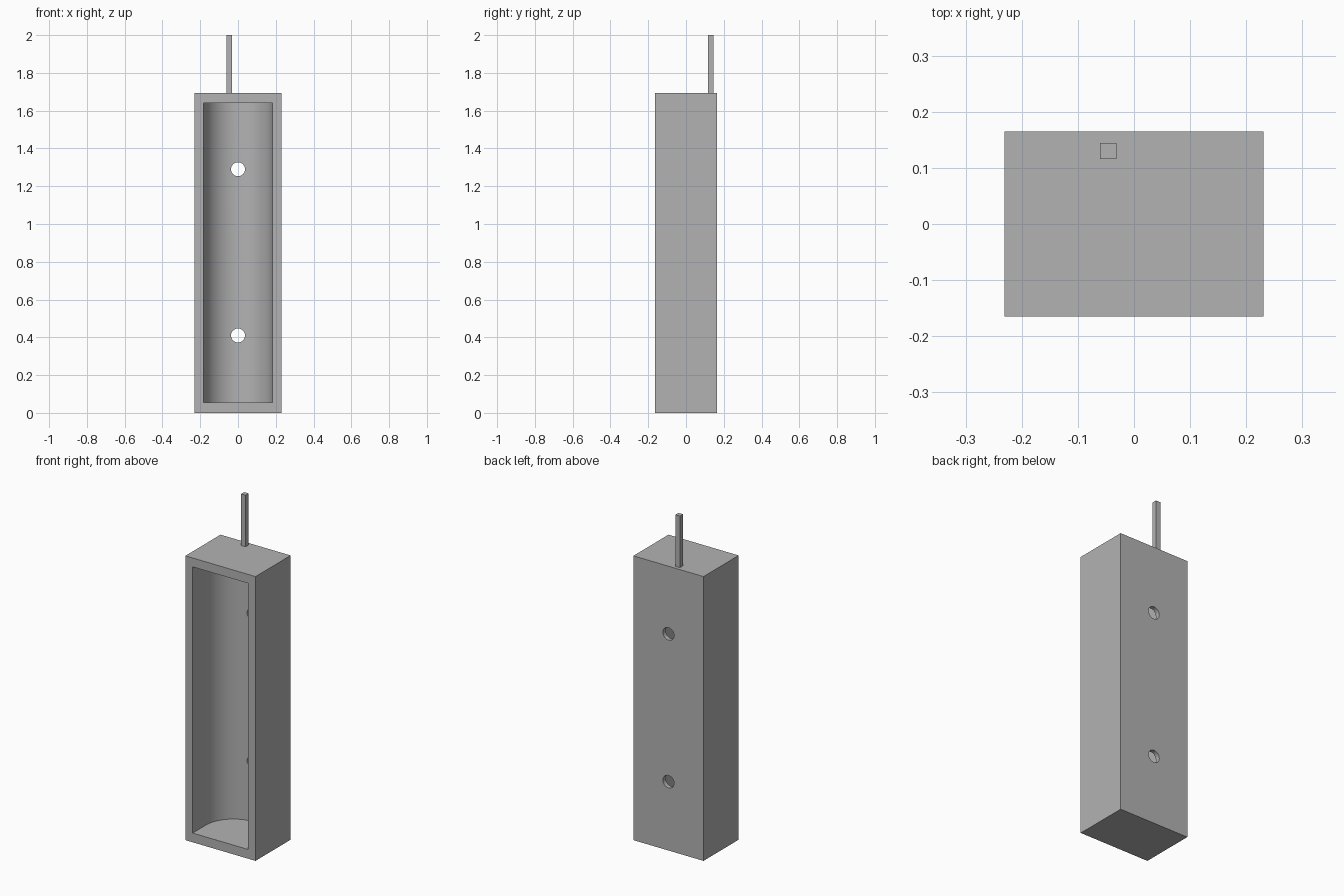
import bpy, bmesh, math
from mathutils import Matrix

if "Cube" in bpy.data.objects:
    bpy.data.objects.remove(bpy.data.objects["Cube"])

W, D, H = 0.462, 0.33, 1.693        # case size
R, BACK = 0.183, 0.024              # trough radius, back wall thickness
FLOOR, CEIL = 0.055, 1.64           # trough ends

grey = bpy.data.materials.new("plain_grey")
grey.use_nodes = True
COLOR = (0.45, 0.45, 0.45, 1)
grey.diffuse_color = COLOR
grey.node_tree.nodes["Principled BSDF"].inputs["Base Color"].default_value = COLOR


def make(name, bm):
    bmesh.ops.recalc_face_normals(bm, faces=bm.faces)
    mesh = bpy.data.meshes.new(name)
    bm.to_mesh(mesh)
    bm.free()
    mesh.materials.append(grey)
    obj = bpy.data.objects.new(name, mesh)
    bpy.context.collection.objects.link(obj)
    return obj


def box(name, center, size):
    bm = bmesh.new()
    bmesh.ops.create_cube(bm, size=1, matrix=Matrix.Translation(center) @ Matrix.Diagonal((*size, 1)))
    return make(name, bm)


def trough_cutter():
    # U-shaped section: straight sides, half-round back
    arc_y = D / 2 - BACK - R
    section = [(-R, -D), (R, -D)]
    for i in range(33):
        a = math.pi * i / 32
        section.append((R * math.cos(a), arc_y + R * math.sin(a)))
    bm = bmesh.new()
    face = bm.faces.new([bm.verts.new((x, y, FLOOR)) for x, y in section])
    up = bmesh.ops.extrude_face_region(bm, geom=[face])["geom"]
    bmesh.ops.translate(bm, vec=(0, 0, CEIL - FLOOR),
                        verts=[v for v in up if isinstance(v, bmesh.types.BMVert)])
    return make("trough_cutter", bm)


def hole_cutter(z):
    bm = bmesh.new()
    bmesh.ops.create_cone(bm, cap_ends=True, segments=32, radius1=0.037, radius2=0.037, depth=0.2,
                          matrix=Matrix.Translation((0, D / 2, z)) @ Matrix.Rotation(math.pi / 2, 4, "X"))
    return make("hole_cutter", bm)


# Case with a hollow trough and two screw holes through the back
case = box("case", (0, 0, H / 2), (W, D, H))
bpy.context.view_layer.objects.active = case
for cutter in (trough_cutter(), hole_cutter(0.41), hole_cutter(1.29)):
    cutter.hide_render = True
    mod = case.modifiers.new("cut", "BOOLEAN")
    mod.operation = "DIFFERENCE"
    mod.solver = "EXACT"
    mod.object = cutter
    bpy.ops.object.modifier_apply(modifier=mod.name)
    bpy.data.objects.remove(cutter)
bpy.ops.object.select_all(action="DESELECT")
case.select_set(True)
bpy.ops.object.shade_smooth_by_angle(angle=math.radians(30))

# Square pin standing on the top
box("top_pin", (-0.046, 0.13, (H + 2) / 2), (0.03, 0.029, 2 - H))
